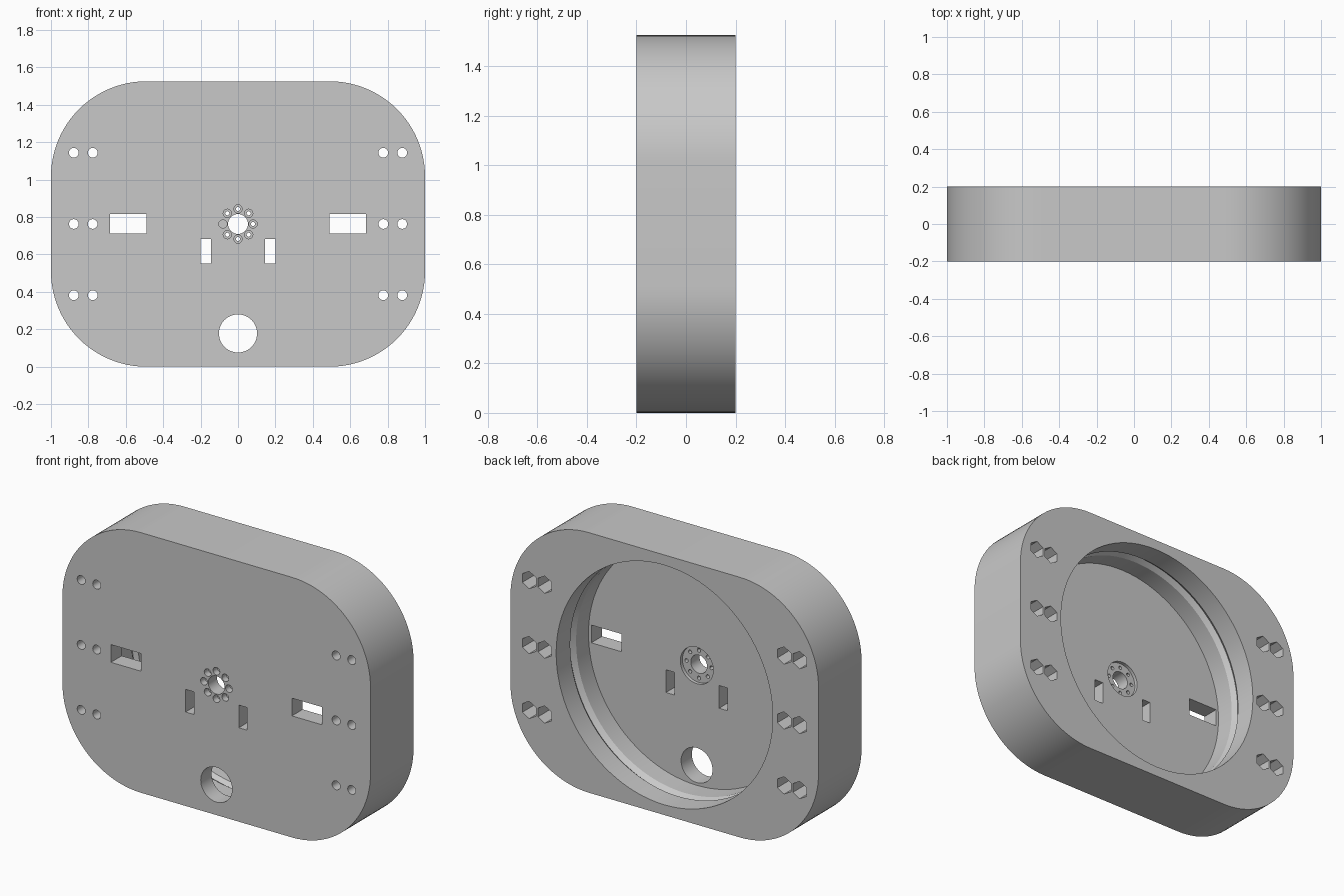
import bpy, bmesh
from math import sin, cos, pi, radians
from mathutils import Vector

default = bpy.data.objects.get("Cube")
if default:
    bpy.data.objects.remove(default, do_unlink=True)

HEIGHT, HALF_DEPTH, CORNER = 1.526, 0.2, 0.51
MID = HEIGHT / 2
FLOOR = -0.1       # inner floor of the round recess
BACK = 0.25        # cutters overshoot both faces
FRONT = -0.25

grey = bpy.data.materials.new("plain grey")
grey.use_nodes = True
colour = (0.58, 0.58, 0.58, 1)
grey.diffuse_color = colour
grey.node_tree.nodes["Principled BSDF"].inputs["Base Color"].default_value = colour


def finish(bm, name):
    bmesh.ops.remove_doubles(bm, verts=bm.verts, dist=1e-5)
    bmesh.ops.recalc_face_normals(bm, faces=bm.faces)
    mesh = bpy.data.meshes.new(name)
    bm.to_mesh(mesh)
    bm.free()
    mesh.materials.append(grey)
    obj = bpy.data.objects.new(name, mesh)
    bpy.context.collection.objects.link(obj)
    return obj


def prism(name, outline, y0, y1):
    """Extrude an (x, z) outline from y0 to y1."""
    bm = bmesh.new()
    face = bm.faces.new([bm.verts.new((x, y0, z)) for x, z in outline])
    out = bmesh.ops.extrude_face_region(bm, geom=[face])
    verts = [g for g in out["geom"] if isinstance(g, bmesh.types.BMVert)]
    bmesh.ops.translate(bm, verts=verts, vec=(0, y1 - y0, 0))
    return finish(bm, name)


def arc(x, z, r, start, sweep, steps):
    return [(x + r * cos(start + sweep * i / steps),
             z + r * sin(start + sweep * i / steps)) for i in range(steps + 1)]


def circle(x, z, r, sides=32, start=0):
    return arc(x, z, r, start, 2 * pi, sides)[:-1]


def box(x0, x1, z0, z1):
    return [(x0, z0), (x1, z0), (x1, z1), (x0, z1)]


def lathe(name, profile, steps):
    """Turn an (r, y) profile around the middle axis."""
    bm = bmesh.new()
    verts = [bm.verts.new((r, y, MID)) for r, y in profile]
    edges = [bm.edges.new(pair) for pair in zip(verts, verts[1:])]
    bmesh.ops.spin(bm, geom=verts + edges, cent=(0, 0, MID), axis=Vector((0, 1, 0)),
                   angle=2 * pi, steps=steps)
    return finish(bm, name)


# Rounded body
outline = []
for k, (sx, sz) in enumerate([(1, 1), (-1, 1), (-1, -1), (1, -1)]):
    outline += arc(sx * (1 - CORNER), MID + sz * (MID - CORNER), CORNER,
                   k * pi / 2, pi / 2, 24)
body = prism("housing_body", outline, -HALF_DEPTH, HALF_DEPTH)


def cut(cutter):
    cutter.hide_render = True
    mod = body.modifiers.new("cut", "BOOLEAN")
    mod.operation = "DIFFERENCE"
    mod.solver = "EXACT"
    mod.object = cutter
    bpy.context.view_layer.objects.active = body
    bpy.ops.object.modifier_apply(modifier=mod.name)
    bpy.data.objects.remove(cutter, do_unlink=True)


# Round recess with wall groove, shallow hub seat and shaft hole
cut(lathe("recess_cutter", [
    (0, BACK), (0.703, BACK), (0.703, 0.07), (0.722, 0.045), (0.703, 0.015),
    (0.703, FLOOR), (0.107, FLOOR), (0.107, FLOOR - 0.02),
    (0.053, FLOOR - 0.02), (0.053, FRONT), (0, FRONT)], 96))

# Cable hole near the bottom
cut(prism("cable_cutter", circle(0, 0.178, 0.102, 48), FRONT, 0))

# Mirrored slots and bolt holes with hexagonal nut pockets
for side in (-1, 1):
    for x0, x1, z0, z1 in [(0.49, 0.685, 0.713, 0.817), (0.145, 0.2, 0.551, 0.684)]:
        cut(prism("slot_cutter", box(side * x0, side * x1, z0, z1), FRONT, 0))
    for x in (0.777, 0.878):
        for row in (-1, 0, 1):
            z = MID + row * 0.381
            cut(prism("bolt_cutter", circle(side * x, z, 0.026, 24), FRONT, BACK))
            cut(prism("nut_cutter", circle(side * x, z, 0.051, 6, pi / 2), FLOOR, BACK))

# Ring of eight counterbored screw holes around the shaft
for i in range(8):
    x, z = 0.081 * cos(i * pi / 4), MID + 0.081 * sin(i * pi / 4)
    cut(prism("screw_cutter", circle(x, z, 0.011, 16), FRONT, 0))
    cut(prism("screw_head_cutter", circle(x, z, 0.022, 20), FRONT, -0.16))

# Smooth round walls, keep crisp edges
bpy.ops.object.select_all(action="DESELECT")
body.select_set(True)
bpy.context.view_layer.objects.active = body
bpy.ops.object.shade_smooth_by_angle(angle=radians(30))
